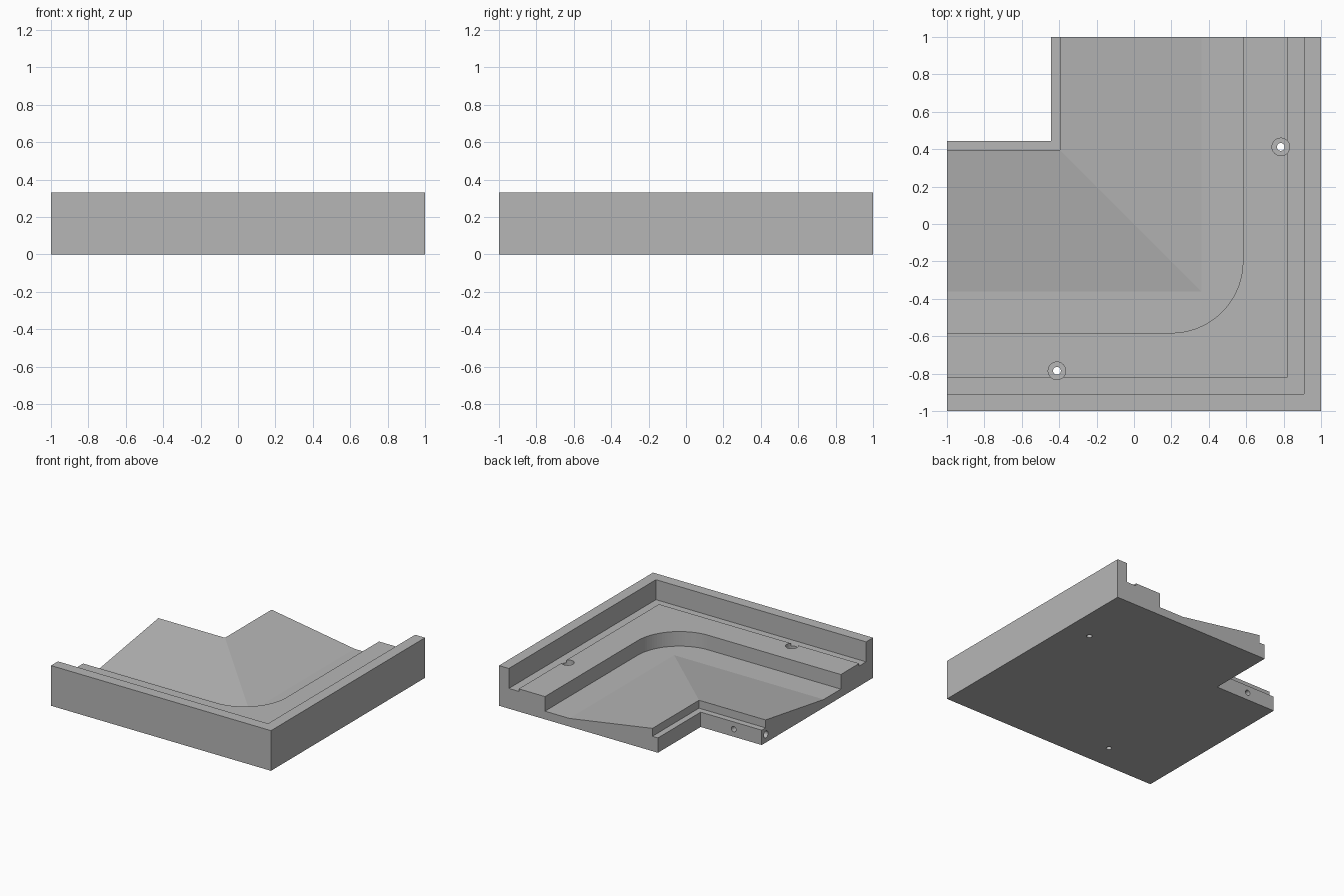
import bpy, bmesh, math
from mathutils import Matrix, Vector

if "Cube" in bpy.data.objects:
    bpy.data.objects.remove(bpy.data.objects["Cube"])

grey = bpy.data.materials.new("stone_grey")
grey.diffuse_color = (0.47, 0.47, 0.47, 1)
grey.use_nodes = True
grey.node_tree.nodes["Principled BSDF"].inputs["Base Color"].default_value = grey.diffuse_color


def finish(bm, name, helper=False):
    bmesh.ops.recalc_face_normals(bm, faces=bm.faces)
    me = bpy.data.meshes.new(name)
    bm.to_mesh(me)
    bm.free()
    me.materials.append(grey)
    ob = bpy.data.objects.new(name, me)
    bpy.context.collection.objects.link(ob)
    if helper:
        ob.hide_render = True
        ob.hide_viewport = True
    return ob


def corner_sweep(name, profile):
    """Sweep an (offset, height) profile round a mitred right-angle corner."""
    bm = bmesh.new()
    rings = [[bm.verts.new(f(d, z)) for d, z in profile] for f in (
        lambda d, z: (d, 1, z),
        lambda d, z: (d, -d, z),
        lambda d, z: (-1, -d, z))]
    n = len(profile)
    for a, b in zip(rings, rings[1:]):
        for i in range(n):
            j = (i + 1) % n
            bm.faces.new((a[i], a[j], b[j], b[i]))
    bm.faces.new(rings[0])
    bm.faces.new(rings[-1])
    return finish(bm, name)


def prism(name, outline, z0, z1):
    bm = bmesh.new()
    face = bm.faces.new([bm.verts.new((x, y, z0)) for x, y in outline])
    new = bmesh.ops.extrude_face_region(bm, geom=[face])["geom"]
    bmesh.ops.translate(bm, vec=(0, 0, z1 - z0),
                        verts=[v for v in new if isinstance(v, bmesh.types.BMVert)])
    return finish(bm, name, helper=True)


def drill(name, centre, axis, radius, depth):
    bm = bmesh.new()
    rot = Vector(axis).to_track_quat('Z', 'Y').to_matrix().to_4x4()
    bmesh.ops.create_cone(bm, cap_ends=True, segments=32, radius1=radius,
                          radius2=radius, depth=depth,
                          matrix=Matrix.Translation(centre) @ rot)
    return finish(bm, name, helper=True)


def combine(target, other, operation):
    mod = target.modifiers.new(other.name, 'BOOLEAN')
    mod.object = other
    mod.operation = operation
    mod.solver = 'EXACT'


# Corner body: inner lip, sloping basin, flat floor, ledge, groove and rim
FLOOR, LEDGE, WALL = 0.067, 0.187, 0.582
body = corner_sweep("corner_body", [
    (-0.445, 0), (-0.445, 0.122), (-0.395, 0.122), (-0.395, 0.187),
    (0.36, FLOOR), (WALL, FLOOR), (WALL, LEDGE), (0.82, LEDGE),
    (0.82, 0.166), (0.91, 0.166), (0.91, 0.33), (1, 0.33), (1, 0)])

# Rounded inside corner of the basin wall
R = 0.382
c = WALL - R
arc = [(c + R * math.cos(t), -c - R * math.sin(t))
       for t in (math.pi / 2 * i / 28 for i in range(29))]
e = WALL + 0.05
fillet = prism("basin_corner_fillet",
               arc + [(c, -e), (e, -e), (e, -c)], FLOOR - 0.03, LEDGE)
combine(body, fillet, 'UNION')

# Counterbored screw holes through the ledge
for side, (x, y) in (("right", (0.785, 0.412)), ("front", (-0.412, -0.785))):
    combine(body, drill(side + "_counterbore", (x, y, 0.23), (0, 0, 1), 0.047, 0.2),
            'DIFFERENCE')
    combine(body, drill(side + "_screw_hole", (x, y, 0.1), (0, 0, 1), 0.021, 0.6),
            'DIFFERENCE')

# Peg holes in the inner face and the left end
combine(body, drill("inner_peg_hole", (-0.745, 0.445, 0.062), (0, 1, 0), 0.022, 0.12),
        'DIFFERENCE')
combine(body, drill("end_peg_hole", (-1, 0.39, 0.067), (1, 0, 0), 0.028, 0.12),
        'DIFFERENCE')
